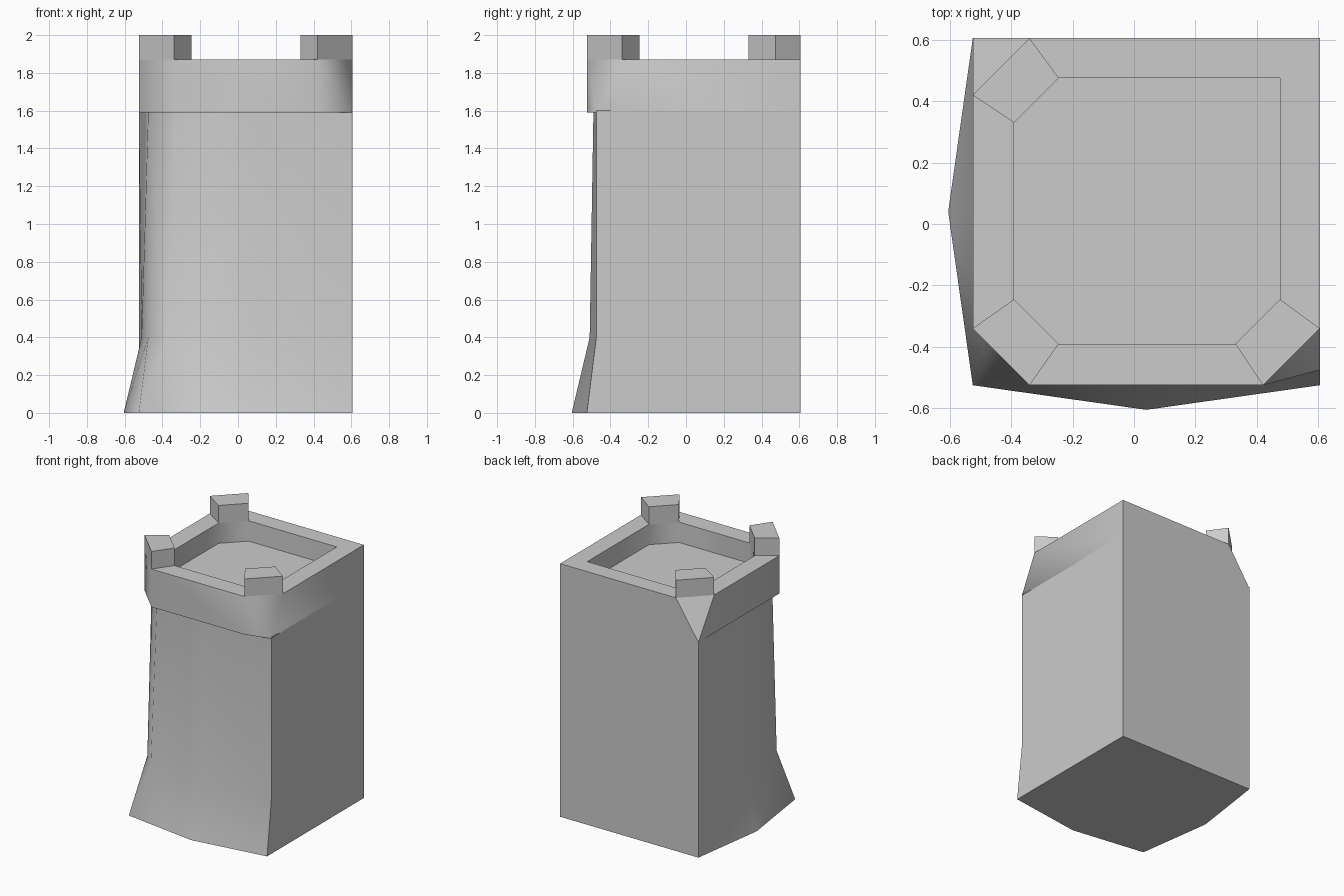
import bpy
import bmesh
import math

cube = bpy.data.objects.get("Cube")
if cube:
    bpy.data.objects.remove(cube, do_unlink=True)

stone = bpy.data.materials.new("grey_stone")
stone.use_nodes = True
GREY = (0.6, 0.6, 0.6, 1.0)
stone.diffuse_color = GREY
stone.node_tree.nodes["Principled BSDF"].inputs["Base Color"].default_value = GREY


def loft(name, rings, smooth=True):
    """Skin a stack of (outline, height) rings and cap both ends."""
    bm = bmesh.new()
    loops = [[bm.verts.new((x, y, z)) for x, y in pts] for pts, z in rings]
    n = len(loops[0])
    sides = []
    for low, high in zip(loops, loops[1:]):
        for i in range(n):
            j = (i + 1) % n
            sides.append(bm.faces.new((low[i], low[j], high[j], high[i])))
    bm.faces.new(loops[0][::-1])
    bm.faces.new(loops[-1])
    bmesh.ops.triangulate(bm, faces=sides, quad_method='SHORT_EDGE')
    bmesh.ops.remove_doubles(bm, verts=bm.verts, dist=0.0005)
    bmesh.ops.recalc_face_normals(bm, faces=bm.faces)
    mesh = bpy.data.meshes.new(name)
    bm.to_mesh(mesh)
    bm.free()
    mesh.materials.append(stone)
    obj = bpy.data.objects.new(name, mesh)
    bpy.context.collection.objects.link(obj)
    if smooth:
        bpy.ops.object.select_all(action='DESELECT')
        obj.select_set(True)
        bpy.context.view_layer.objects.active = obj
        bpy.ops.object.shade_smooth_by_angle(angle=math.radians(50))
    return obj


EDGE = 0.605          # flat right and back sides
WALL = -0.525         # outer line of the parapet
LEDGE, RIM, TOP, FLOOR = 1.59, 1.87, 2.0, 1.72


# Shaft: flared foot, bowed left and front walls, chamfer growing upward
def shaft_ring(bow, corner, cut, end):
    return [(EDGE, EDGE), (WALL, EDGE), (bow, 0.04), (corner, cut),
            (cut, corner), (0.04, bow), (EDGE, end)]


loft("tower_shaft", [
    (shaft_ring(-0.605, WALL, WALL, WALL), 0),
    (shaft_ring(-0.51, -0.475, -0.38, -0.475), 0.4),
    (shaft_ring(-0.49, -0.475, -0.33, -0.475), LEDGE + 0.01),
])

# Parapet: overhanging band with a sunken roof floor
outer = [(EDGE, EDGE), (-0.34, EDGE), (WALL, 0.42), (WALL, -0.34),
         (-0.34, WALL), (0.42, WALL), (EDGE, -0.34)]
inner = [(0.475, 0.475), (-0.245, 0.475), (-0.39, 0.33), (-0.39, -0.245),
         (-0.245, -0.39), (0.33, -0.39), (0.475, -0.245)]
base = list(outer)
base[1] = (WALL, EDGE)
base[6] = (EDGE, -0.475)
loft("parapet", [(base, LEDGE), (outer, RIM), (inner, RIM), (inner, FLOOR)])

# Merlons on the three chamfered corners
for label, i in (("back", 1), ("front_left", 3), ("front_right", 5)):
    plan = [outer[i], outer[i + 1], inner[i + 1], inner[i]]
    loft("merlon_" + label, [(plan, RIM), (plan, TOP)], smooth=False)
